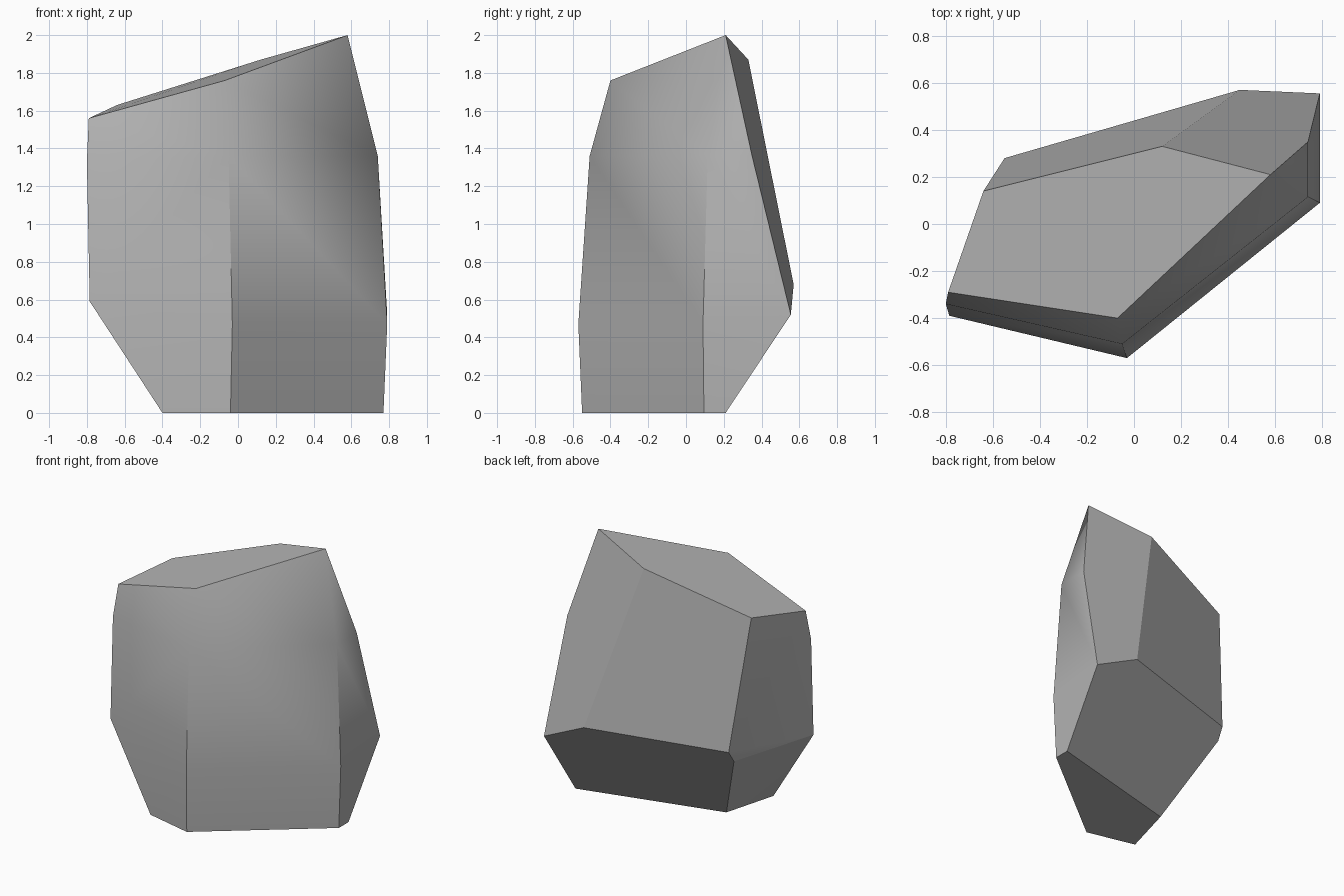
import bpy
import bmesh
import math

cube = bpy.data.objects.get("Cube")
if cube:
    bpy.data.objects.remove(cube, do_unlink=True)

SHARP_ANGLE = math.radians(15)   # creases stronger than this stay crisp
FLAT_ANGLE = math.radians(3.5)   # weaker ones are merged into one facet
SHOULDER = 1.3                   # height where the upper chamfer begins


def stone_material(name, value):
    material = bpy.data.materials.new(name)
    material.use_nodes = True
    colour = (value, value, value, 1.0)
    material.diffuse_color = colour
    material.node_tree.nodes["Principled BSDF"].inputs["Base Color"].default_value = colour
    return material


# Corner points of the boulder, grouped by the level they belong to
slanted_top = [(-.79, -.29, 1.56), (-.64, .14, 1.63), (.12, .33, 1.87),
               (.58, .21, 2), (-.07, -.4, 1.76)]
shoulder = [(-.8, -.34, 1.33), (-.05, -.51, 1.36), (.74, .115, 1.36), (.74, .35, 1.36)]
back_ridge = [(.79, .555, .52), (.45, .57, .68), (-.55, .28, .65), (-.557, .227, .565)]
front_belly = [(-.785, -.39, .59), (-.7, -.41, .47), (-.03, -.57, .47), (.79, .09, .47)]
foot = [(-.4, -.465, 0), (-.04, -.55, 0), (.77, .095, 0), (.77, .21, 0), (-.29, -.065, 0)]

# Wrap the corners in a faceted hull and merge coplanar facets
bm = bmesh.new()
for point in slanted_top + shoulder + back_ridge + front_belly + foot:
    bm.verts.new(point)
bmesh.ops.convex_hull(bm, input=bm.verts[:])
bmesh.ops.dissolve_limit(bm, angle_limit=FLAT_ANGLE, verts=bm.verts[:], edges=bm.edges[:])
bmesh.ops.recalc_face_normals(bm, faces=bm.faces[:])


def is_worn(edge):
    """Upright front corners above the shoulder are rounded off by shading."""
    low, high = sorted(edge.verts, key=lambda v: v.co.z)
    steep = high.co.z - low.co.z > abs(high.co.x - low.co.x)
    faces_front = high.co.x > -.5 and low.co.y < .2
    return low.co.z > SHOULDER and steep and faces_front


# Soft shading over shallow creases, crisp edges elsewhere
for face in bm.faces:
    face.smooth = True
for edge in bm.edges:
    edge.smooth = edge.calc_face_angle(0) < SHARP_ANGLE or is_worn(edge)

mesh = bpy.data.meshes.new("boulder")
bm.to_mesh(mesh)
bm.free()
mesh.materials.append(stone_material("stone grey", .45))
boulder = bpy.data.objects.new("boulder", mesh)
bpy.context.collection.objects.link(boulder)
